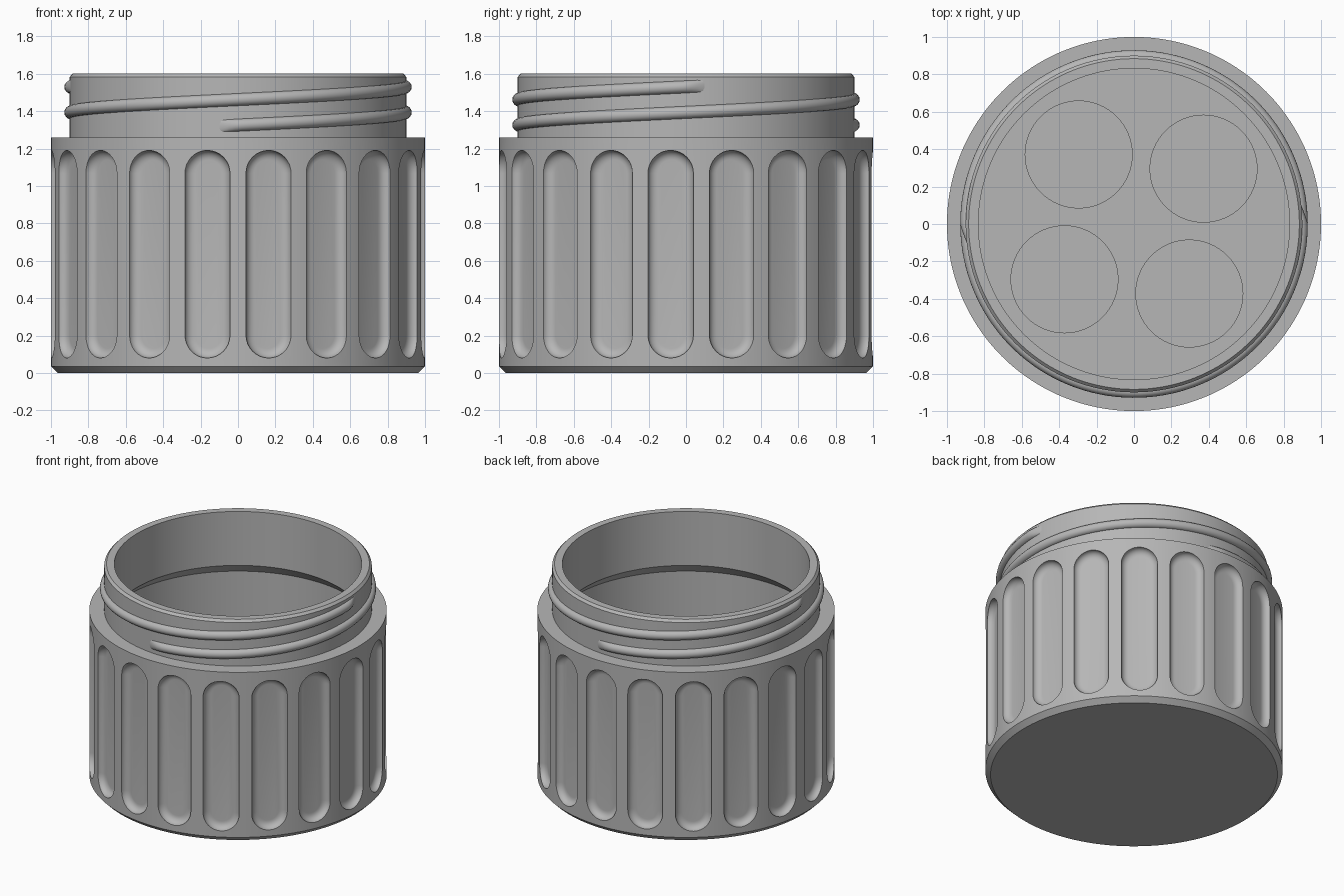
import bpy, bmesh, math
from mathutils import Matrix, Vector

if "Cube" in bpy.data.objects:
    bpy.data.objects.remove(bpy.data.objects["Cube"])

SEG = 152          # divisible by the number of grip grooves
GROOVES = 19
FLOOR = 0.10

grey = bpy.data.materials.new("grey plastic")
grey.diffuse_color = (0.47, 0.47, 0.47, 1)
grey.use_nodes = True
grey.node_tree.nodes["Principled BSDF"].inputs["Base Color"].default_value = grey.diffuse_color


def finish(name, bm):
    bmesh.ops.recalc_face_normals(bm, faces=bm.faces)
    mesh = bpy.data.meshes.new(name)
    bm.to_mesh(mesh)
    bm.free()
    obj = bpy.data.objects.new(name, mesh)
    bpy.context.collection.objects.link(obj)
    mesh.materials.append(grey)
    return obj


def smooth(obj):
    bpy.ops.object.select_all(action='DESELECT')
    obj.select_set(True)
    bpy.context.view_layer.objects.active = obj
    bpy.ops.object.shade_smooth_by_angle(angle=math.radians(32))


def bridge(bm, a, b):
    n = len(a)
    for i in range(n):
        bm.faces.new((a[i], a[(i + 1) % n], b[(i + 1) % n], b[i]))


def stack(bm, loops):
    """Skin a series of closed loops and cap both ends."""
    rings = [[bm.verts.new(p) for p in loop] for loop in loops]
    for a, b in zip(rings, rings[1:]):
        bridge(bm, a, b)
    bm.faces.new(rings[0])
    bm.faces.new(rings[-1])


def circle(r, z):
    return [(r * math.cos(2 * math.pi * i / SEG), r * math.sin(2 * math.pi * i / SEG), z)
            for i in range(SEG)]


# Jar: outer wall, neck, rim, inner wall flaring under the shoulder, floor
profile = [(0.965, 0), (1, 0.035), (1, 1.26), (0.9, 1.26), (0.9, 1.583), (0.884, 1.6),
           (0.832, 1.6), (0.832, 1.2), (0.912, 1.12), (0.912, FLOOR)]
bm = bmesh.new()
stack(bm, [circle(r, z) for r, z in profile])
jar = finish("jar_body", bm)


# Grip groove cutters: stadium shapes with rounded inner edges
def stadium(x, hw, inset):
    r = hw - inset
    pts = []
    for centre, start in ((1.0675, 0), (0.2025, math.pi)):
        for k in range(17):
            a = start + math.pi * k / 16
            pts.append(Vector((x, r * math.cos(a), centre + r * math.sin(a))))
    return pts


DEPTH = 0.05
bm = bmesh.new()
for g in range(GROOVES):
    rot = Matrix.Rotation(math.pi / 2 + 2 * math.pi * g / GROOVES, 3, 'Z')
    layers = [(1.06, 0)]
    for k in range(7):
        a = math.pi / 2 * k / 6
        layers.append((0.995 - (DEPTH - 0.005) * math.sin(a), 0.05 * (1 - math.cos(a))))
    stack(bm, [[rot @ p for p in stadium(x, 0.1225, i)] for x, i in layers])

# Round pocket cutters in the floor
for k in range(4):
    a = math.radians(38.5 + 90 * k)
    bmesh.ops.create_cone(bm, cap_ends=True, segments=64, radius1=0.286, radius2=0.286, depth=0.2,
                          matrix=Matrix.Translation((0.475 * math.cos(a), 0.475 * math.sin(a),
                                                     FLOOR - 0.04 + 0.1)))
cutter = finish("cutter", bm)
cutter.hide_render = True

mod = jar.modifiers.new("grooves", 'BOOLEAN')
mod.operation = 'DIFFERENCE'
mod.solver = 'EXACT'
mod.object = cutter
bpy.context.view_layer.objects.active = jar
bpy.ops.object.modifier_apply(modifier=mod.name)
bpy.data.objects.remove(cutter)
smooth(jar)

# Two-start screw thread, each ridge fading into the neck at its ends
START, END, STEPS, FADE = -97.0, 187.0, 140, 7.0
for name, turn in (("thread_front", 0), ("thread_back", 180)):
    bm = bmesh.new()
    loops = []
    for s in range(STEPS + 1):
        deg = START + (END - START) * s / STEPS
        fade = min(1, 0.05 + min(deg - START, END - deg) / FADE)
        z = 1.325 + 0.0683 * (deg + 90) / 90
        a = math.radians(deg + turn)
        loop = []
        for k in range(16):
            t = 2 * math.pi * k / 16
            r = 0.895 + 0.034 * math.cos(t) * (fade if math.cos(t) > 0 else 1)
            loop.append((r * math.cos(a), r * math.sin(a), z + 0.034 * math.sin(t)))
        loops.append(loop)
    stack(bm, loops)
    smooth(finish(name, bm))
